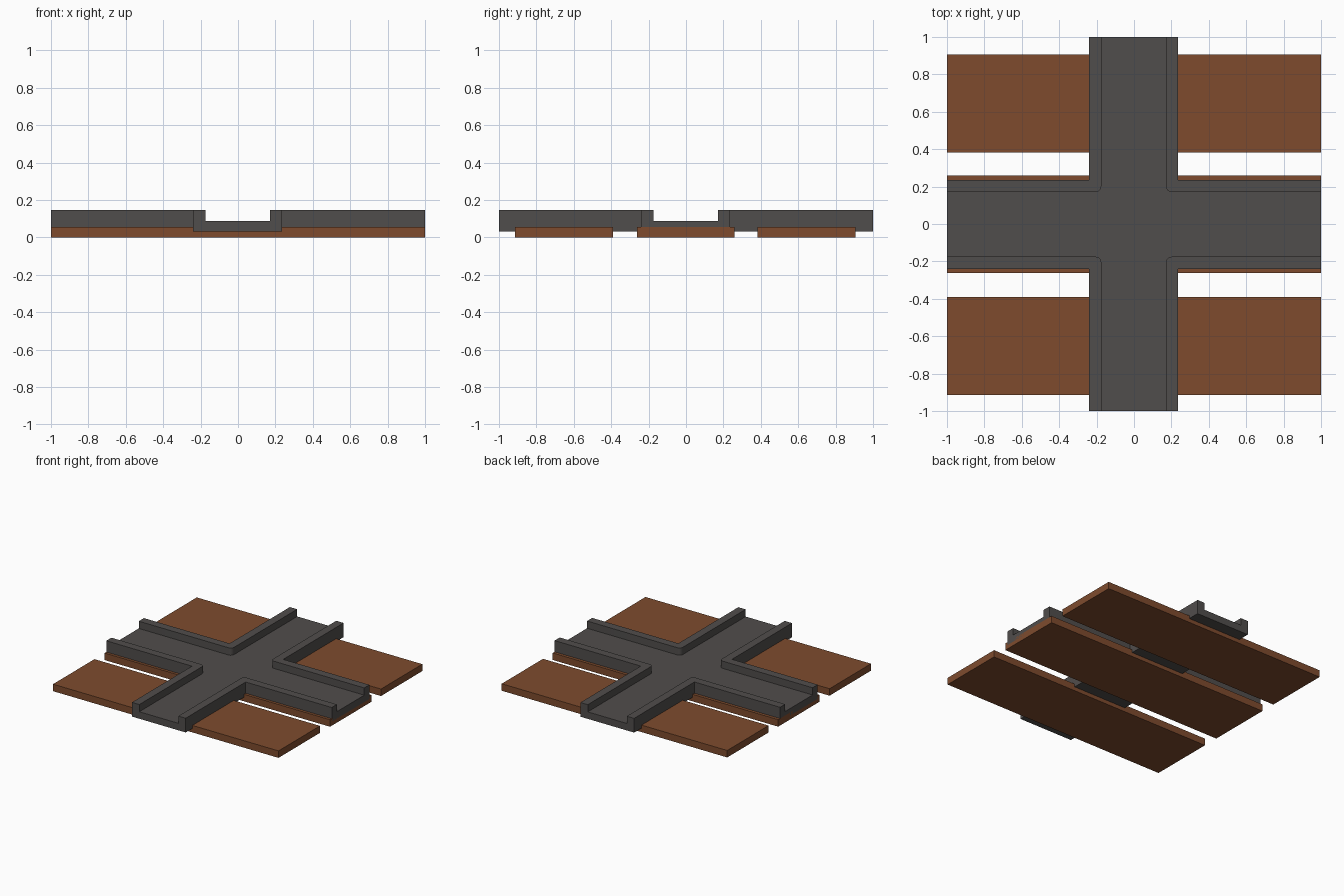
import bpy, bmesh, math

if "Cube" in bpy.data.objects:
    bpy.data.objects.remove(bpy.data.objects["Cube"])


def material(name, rgb):
    m = bpy.data.materials.new(name)
    m.diffuse_color = (*rgb, 1)
    m.use_nodes = True
    m.node_tree.nodes["Principled BSDF"].inputs["Base Color"].default_value = m.diffuse_color
    return m


stone = material("dark_grey_stone", (0.081, 0.075, 0.072))
wood = material("brown_wood", (0.21, 0.071, 0.027))


def make_object(name, bm, mat):
    bmesh.ops.remove_doubles(bm, verts=bm.verts, dist=1e-4)
    bmesh.ops.recalc_face_normals(bm, faces=bm.faces)
    mesh = bpy.data.meshes.new(name)
    bm.to_mesh(mesh)
    bm.free()
    mesh.materials.append(mat)
    ob = bpy.data.objects.new(name, mesh)
    bpy.context.collection.objects.link(ob)
    return ob


# Wooden planks under the channel
def plank(name, y0, y1):
    bm = bmesh.new()
    bmesh.ops.create_cube(bm, size=1)
    bmesh.ops.scale(bm, vec=(2, y1 - y0, 0.056), verts=bm.verts)
    bmesh.ops.translate(bm, vec=(0, (y0 + y1) / 2, 0.028), verts=bm.verts)
    make_object(name, bm, wood)


plank("front_plank", -0.915, -0.39)
plank("middle_plank", -0.262, 0.26)
plank("back_plank", 0.383, 0.906)

# Cross-shaped channel with raised rims
OUT, INN, R = 0.238, 0.173, 0.03
BOT, FLOOR, TOP = 0.032, 0.088, 0.146
SHIFT = -0.002

bm = bmesh.new()


def face(points):
    bm.faces.new([bm.verts.new(p) for p in points])


def at(points, z):
    return [(x, y, z) for x, y in points]


def wall(points, z0, z1):
    for a, b in zip(points, points[1:]):
        face([(*a, z0), (*b, z0), (*b, z1), (*a, z1)])


arc = [(INN + R - R * math.sin(t), INN + R - R * math.cos(t))
       for t in (math.pi / 2 * k / 6 for k in range(7))]
inner = [(1, INN)] + arc + [(INN, 1)]
outer = [(1, OUT), (OUT, OUT), (OUT, 1)]


def placed(points, sx, sy):
    return [tuple(s * v + (SHIFT if v < 1 else 0) for s, v in zip((sx, sy), p))
            for p in points]


floor, base = [], []
for sx, sy in ((1, 1), (-1, 1), (-1, -1), (1, -1)):
    i, o = placed(inner, sx, sy), placed(outer, sx, sy)
    wall(i, FLOOR, TOP)
    wall(o, BOT, TOP)
    face(at(i + o[::-1], TOP))
    step = 1 if sx * sy > 0 else -1
    floor += i[::step]
    base += o[::step]
face(at(floor, FLOOR))
face(at(base, BOT))

# U-shaped open ends of the four arms
section = [(-OUT, BOT), (OUT, BOT), (OUT, TOP), (INN, TOP),
           (INN, FLOOR), (-INN, FLOOR), (-INN, TOP), (-OUT, TOP)]
for s in (-1, 1):
    face([(s, u + SHIFT, z) for u, z in section])
    face([(u + SHIFT, s, z) for u, z in section])

channel = make_object("cross_channel", bm, stone)
bpy.context.view_layer.objects.active = channel
channel.select_set(True)
bpy.ops.object.shade_smooth_by_angle(angle=math.radians(30))
